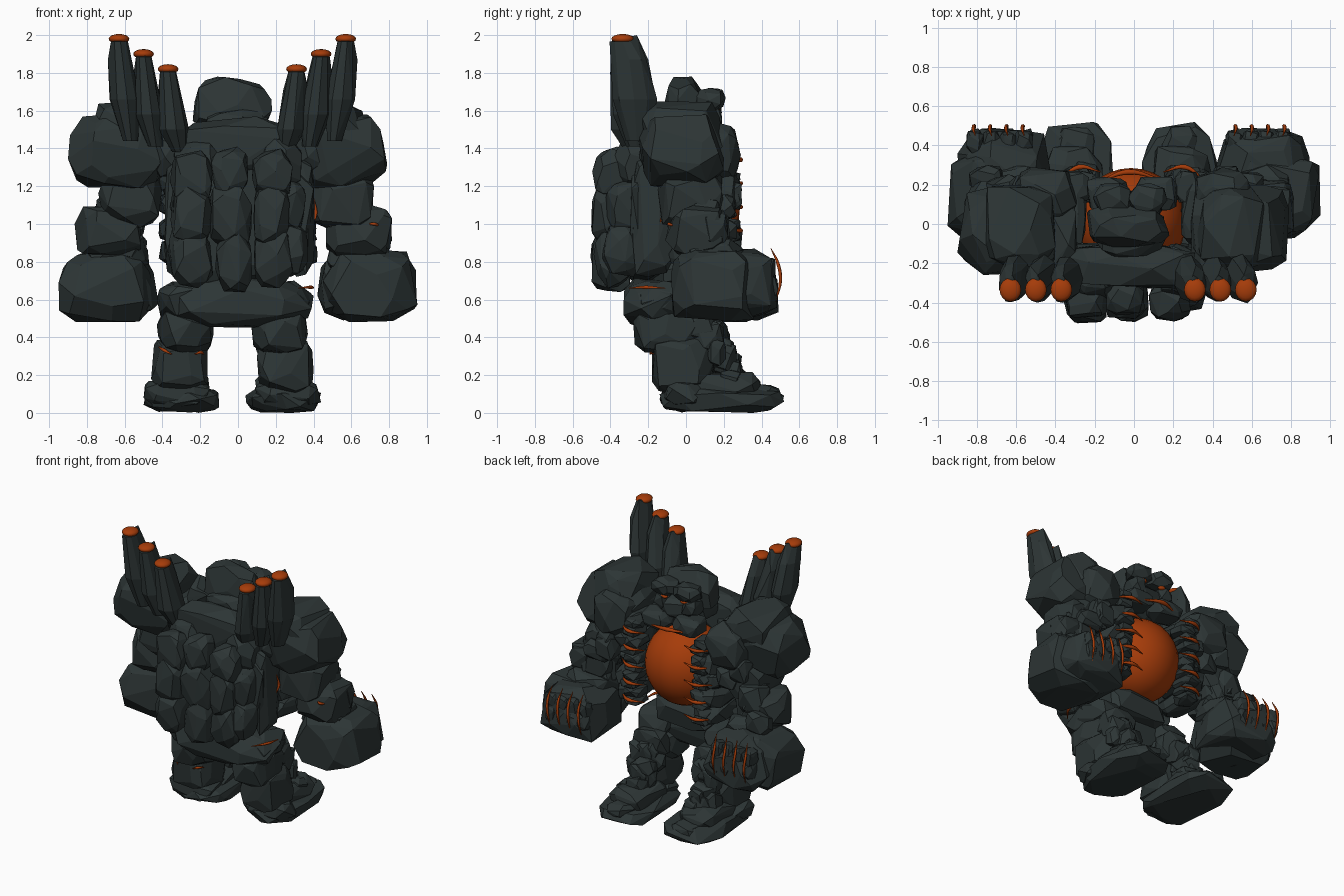
import bpy, bmesh, math, random
from mathutils import Vector

random.seed(11)
if "Cube" in bpy.data.objects:
    bpy.data.objects.remove(bpy.data.objects["Cube"])


def material(name, rgb):
    m = bpy.data.materials.new(name)
    m.use_nodes = True
    m.diffuse_color = (*rgb, 1)
    bsdf = next(n for n in m.node_tree.nodes if n.type == 'BSDF_PRINCIPLED')
    bsdf.inputs["Base Color"].default_value = (*rgb, 1)
    return m


STONE = material("dark stone", (0.026, 0.036, 0.036))
LAVA = material("glowing lava", (0.38, 0.045, 0.003))


def finish(name, bm, mat):
    me = bpy.data.meshes.new(name)
    bm.to_mesh(me)
    bm.free()
    me.materials.append(mat)
    ob = bpy.data.objects.new(name, me)
    bpy.context.collection.objects.link(ob)


def hull(name, points):
    # Chiselled boulder: convex hull with nearly flat facets merged
    bm = bmesh.new()
    for p in points:
        bm.verts.new(p)
    res = bmesh.ops.convex_hull(bm, input=bm.verts[:])
    junk = {v for v in res["geom_interior"] + res["geom_unused"]
            if isinstance(v, bmesh.types.BMVert)}
    bmesh.ops.delete(bm, geom=list(junk), context='VERTS')
    bmesh.ops.dissolve_limit(bm, angle_limit=math.radians(11),
                             verts=bm.verts[:], edges=bm.edges[:])
    bmesh.ops.recalc_face_normals(bm, faces=bm.faces[:])
    finish(name, bm, STONE)


def rock(name, xr, yr, zr, n=34, box=0.6, flare=0.0):
    # Irregular boulder filling the ranges; flare widens its foot
    pts = []
    for i in range(n):
        z = 1 - 2 * (i + 0.5) / n
        a = i * 2.39996 + random.uniform(-0.35, 0.35)
        r = math.sqrt(1 - z * z)
        d = (r * math.cos(a), r * math.sin(a), z)
        k = random.uniform(0.86, 1.06)
        p = [math.copysign(abs(c) ** box, c) * k for c in d]
        f = 1 - flare * p[2]
        pts.append([p[0] * f, p[1] * f, p[2]])
    for axis, (lo, hi) in enumerate((xr, yr, zr)):
        a, b = min(p[axis] for p in pts), max(p[axis] for p in pts)
        for p in pts:
            p[axis] = lo + (hi - lo) * (p[axis] - a) / (b - a)
    hull(name, pts)


def side_rock(name, s, xr, yr, zr, shift=0.0, **kw):
    x = sorted((s * xr[0] + shift, s * xr[1] + shift))
    rock(("left_" if s > 0 else "right_") + name, x, yr, zr, **kw)


def rubble(name, s, a, b, spread, size, count, shift=0.0):
    # Small stones scattered along a limb from a to b
    a, b = Vector(a), Vector(b)
    for i in range(count):
        c = a.lerp(b, (i + 0.5) / count)
        c += Vector([random.uniform(-w, w) for w in spread])
        h = [size * random.uniform(0.7, 1.3) for _ in range(3)]
        side_rock(f"{name}_{i}", s, *[(c[k] - h[k], c[k] + h[k]) for k in range(3)],
                  shift=shift, n=18)


def ball(name, centre, radii, seg=24):
    bm = bmesh.new()
    bmesh.ops.create_uvsphere(bm, u_segments=seg, v_segments=seg // 2, radius=1)
    for v in bm.verts:
        v.co = Vector([c + r * q for c, r, q in zip(centre, radii, v.co)])
    for f in bm.faces:
        f.smooth = True
    finish(name, bm, LAVA)


def crack(name, points, width=0.01):
    # Tapered glowing sliver following a short curve
    cu = bpy.data.curves.new(name, 'CURVE')
    cu.dimensions = '3D'
    cu.bevel_depth = width
    cu.bevel_resolution = 1
    cu.resolution_u = 5
    sp = cu.splines.new('BEZIER')
    sp.bezier_points.add(len(points) - 1)
    for i, (bp, p) in enumerate(zip(sp.bezier_points, points)):
        bp.co = p
        bp.handle_left_type = bp.handle_right_type = 'AUTO'
        bp.radius = 0.25 if i in (0, len(points) - 1) else 1
    cu.materials.append(LAVA)
    bpy.context.collection.objects.link(bpy.data.objects.new(name, cu))


# Lava heart in the open chest, and stray glowing cracks
ball("lava_core", (-0.015, 0.01, 1.08), (0.28, 0.275, 0.29), 32)
crack("collar_seam", [(-0.17, 0.22, 1.41), (-0.03, 0.265, 1.42), (0.13, 0.23, 1.4)], 0.015)
crack("elbow_crack", [(0.69, -0.07, 1.0), (0.72, -0.09, 1.0), (0.75, -0.05, 0.99)])
crack("flank_crack", [(0.4, -0.14, 1.0), (0.412, -0.12, 1.06), (0.4, -0.13, 1.14)])
crack("hip_crack", [(0.32, -0.3, 0.66), (0.385, -0.21, 0.665), (0.4, -0.11, 0.66)])
crack("shin_crack", [(-0.42, -0.1, 0.35), (-0.39, -0.16, 0.33), (-0.35, -0.19, 0.31)])
crack("calf_crack", [(-0.23, -0.19, 0.31), (-0.2, -0.18, 0.32), (-0.18, -0.13, 0.31)])

# Back, neck and pelvis
rock("back_slab", (-0.36, 0.4), (-0.33, -0.08), (0.68, 1.42), 44)
rock("upper_back", (-0.33, 0.31), (-0.33, -0.09), (1.26, 1.57), 44, 0.75)
rock("neck", (-0.19, 0.16), (-0.17, 0.1), (1.4, 1.62))
rock("pelvis", (-0.38, 0.4), (-0.33, 0.02), (0.45, 0.72), 48, 0.65)
rock("belly_stone", (-0.24, 0.22), (-0.2, 0.1), (0.6, 0.82))

# Head with brow, jaw and eyes
rock("head", (-0.24, 0.18), (-0.12, 0.11), (1.5, 1.78), 46, 0.72, 0.15)
rock("jaw", (-0.13, 0.1), (0.0, 0.18), (1.45, 1.6), 28)
for s in (-1, 1):
    side_rock("brow", s, (-0.01, 0.19), (0.05, 0.21), (1.6, 1.72), -0.02, n=26, box=0.8)
    side_rock("cheek", s, (0.06, 0.17), (0.04, 0.19), (1.5, 1.62), -0.02, n=22)
    ball("eye", (s * 0.08 - 0.02, 0.165, 1.6), (0.03, 0.02, 0.015), 12)
    side_rock("collar", s, (0.01, 0.23), (0.06, 0.24), (1.37, 1.5), -0.01)

# Columns of stacked stone on the back
for i, (x, base, top) in enumerate(((-0.25, 0.66, 1.39), (-0.03, 0.64, 1.41), (0.18, 0.66, 1.4))):
    for k in range(3):
        z0 = base + (top - base) * k / 3 - 0.02 * (k > 0)
        z1 = base + (top - base) * (k + 1) / 3 + 0.07 * (k < 2)
        w = random.uniform(0.095, 0.12)
        c = x + random.uniform(-0.015, 0.015)
        rock(f"back_column_{i}_{k}", (c - w, c + w),
             (-0.515 + random.uniform(0, 0.05), -0.28), (z0, z1), 32, 0.7)
for s in (-1, 1):
    side_rock("back_flank", s, (0.2, 0.37), (-0.45, -0.22), (0.72, 1.0), box=0.7)
    side_rock("back_flank_top", s, (0.2, 0.36), (-0.43, -0.22), (0.96, 1.24), box=0.7)
    side_rock("side_pillar", s, (0.26, 0.4), (-0.3, -0.05), (0.72, 1.35), 0.01)
    side_rock("back_shoulder_stone", s, (0.1, 0.34), (-0.38, -0.1), (1.2, 1.46), box=0.7)

for s in (-1, 1):
    tag = "left" if s > 0 else "right"

    # Ribs wrapped round the heart, with glowing seams
    for k in range(5):
        z = 0.84 + 0.125 * k
        grow = 0.02 * (k % 2)
        side_rock(f"rib_{k}", s, (0.24, 0.42), (-0.1, 0.25 + grow), (z - 0.06, z + 0.075), n=28)
        for j in range(2):
            h = z - 0.03 + 0.06 * j
            x = random.uniform(0.19, 0.23)
            side_rock(f"rib_tip_{k}_{j}", s, (x, x + 0.13), (0.11, 0.27 + grow),
                      (h - 0.035, h + 0.035), n=20)
        crack(f"{tag}_rib_seam_{k}", [(s * x - 0.01, y, z) for x, y in
                                      ((0.36, 0.23), (0.27, 0.29), (0.16, 0.265))], 0.013)

    # Shoulder boulders
    side_rock("shoulder", s, (0.33, 0.845), (-0.26, 0.2), (1.19, 1.58), -0.055, n=48, box=0.66)
    side_rock("shoulder_cap", s, (0.36, 0.74), (-0.24, 0.2), (1.32, 1.65), -0.04, n=38, box=0.75)
    side_rock("shoulder_front", s, (0.29, 0.62), (0.0, 0.29), (1.22, 1.54), n=38, box=0.75)
    side_rock("shoulder_inner", s, (0.29, 0.46), (-0.25, 0.12), (1.25, 1.5), n=30)

    # Chimneys, each with a slanted lip and lava plug
    for k in range(3):
        tx = s * (0.34 + 0.13 * k) - 0.03
        tz = 1.82 + 0.08 * k
        pts = [(tx - s * 0.01, -0.26, tz + 0.02)]
        for dx, y, z, r in ((0, -0.335, tz - 0.015, 0.052), (0.005, -0.3, tz - 0.11, 0.075),
                            (0.03, -0.275, tz - 0.32, 0.092), (0.06, -0.26, 1.38 + 0.03 * k, 0.045)):
            for j in range(9):
                a = j * math.tau / 9
                q = r * random.uniform(0.9, 1.05)
                pts.append((tx - s * dx + q * math.cos(a) * 0.9, y + q * math.sin(a) * 1.3, z))
        hull(f"{tag}_chimney_{k}", pts)
        ball(f"{tag}_lava_plug_{k}", (tx, -0.335, tz), (0.055, 0.06, 0.026), 16)

    # Upper arm and elbow
    side_rock("upper_arm", s, (0.39, 0.73), (-0.15, 0.2), (0.98, 1.28), -0.01, n=38, box=0.62)
    side_rock("elbow", s, (0.49, 0.84), (-0.11, 0.22), (0.82, 1.1), -0.025, n=40, box=0.65)
    rubble("arm_stone", s, (0.52, 0.12, 1.24), (0.68, 0.16, 0.86),
           (0.1, 0.1, 0.02), 0.085, 12)

    # Massive fist with knuckles and glowing gaps
    side_rock("forearm", s, (0.45, 0.95), (-0.08, 0.38), (0.48, 0.88), n=52, box=0.6, flare=0.08)
    side_rock("fist", s, (0.42, 0.9), (0.0, 0.49), (0.49, 0.87), n=52, box=0.62, flare=0.1)
    side_rock("wrist", s, (0.47, 0.8), (-0.02, 0.3), (0.72, 0.93), n=34, box=0.7)
    for k in range(4):
        x = s * (0.535 + 0.083 * k) - 0.025
        rock(f"{tag}_knuckle_{k}", (x - 0.045, x + 0.045), (0.36, 0.487), (0.6, 0.73), 22)
        rock(f"{tag}_finger_{k}", (x - 0.045, x + 0.045), (0.36, 0.475), (0.7, 0.82), 22)
        crack(f"{tag}_fist_seam_{k}", [(x, 0.45, 0.87), (x + s * 0.01, 0.487, 0.79),
                                       (x + s * 0.005, 0.5, 0.7), (x, 0.475, 0.59)], 0.009)

    # Leg
    side_rock("hip", s, (0.12, 0.41), (-0.29, 0.1), (0.48, 0.7), -0.02, n=36, box=0.7)
    side_rock("thigh", s, (0.1, 0.4), (-0.28, 0.1), (0.31, 0.56), -0.03, n=40, box=0.7)
    side_rock("knee", s, (0.11, 0.37), (0.0, 0.16), (0.36, 0.58), -0.03, n=28)
    side_rock("shin", s, (0.13, 0.43), (-0.18, 0.15), (0.1, 0.4), -0.03, n=40)
    rubble("shin_stone", s, (0.24, 0.1, 0.46), (0.27, 0.25, 0.17),
           (0.07, 0.03, 0.01), 0.07, 11, -0.03)

    # Foot: broad sole, instep and heel
    side_rock("sole", s, (0.07, 0.47), (-0.14, 0.52), (0.0, 0.14), -0.03, n=48, box=0.75)
    side_rock("instep", s, (0.12, 0.42), (-0.02, 0.4), (0.06, 0.22), -0.03, n=34, box=0.75)
    side_rock("heel", s, (0.12, 0.47), (-0.13, 0.12), (0.03, 0.18), -0.03, n=30)
    side_rock("toe_stone", s, (0.16, 0.36), (0.26, 0.5), (0.05, 0.15), -0.03, n=26, box=0.75)
